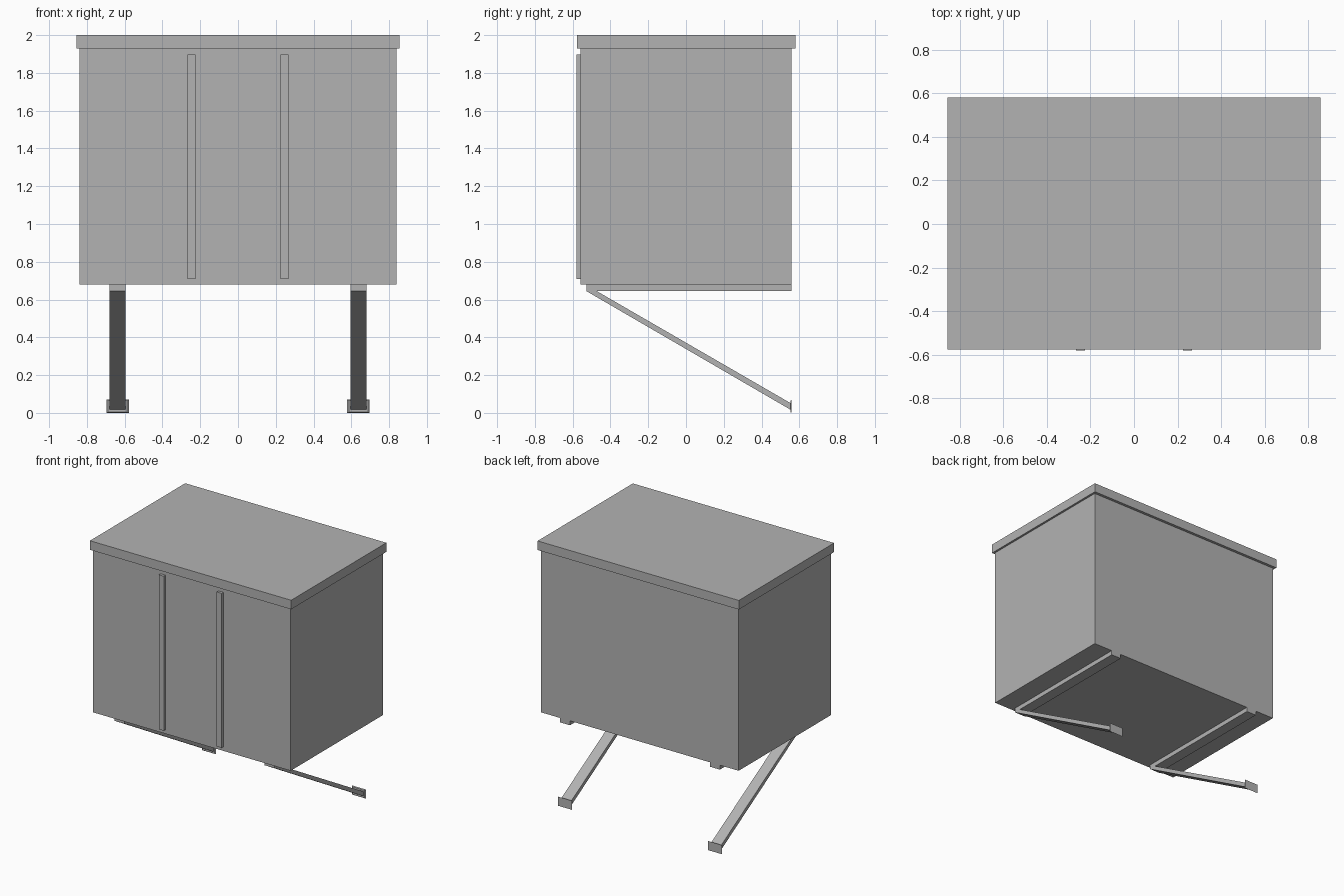
import bpy
import bmesh

cube = bpy.data.objects.get("Cube")
if cube:
    bpy.data.objects.remove(cube, do_unlink=True)

# Single neutral grey for every part
grey = bpy.data.materials.new("plain_grey")
grey.use_nodes = True
color = (0.45, 0.45, 0.45, 1.0)
grey.diffuse_color = color
grey.node_tree.nodes["Principled BSDF"].inputs["Base Color"].default_value = color


def finish(name, bm):
    bmesh.ops.recalc_face_normals(bm, faces=bm.faces)
    mesh = bpy.data.meshes.new(name)
    bm.to_mesh(mesh)
    bm.free()
    mesh.materials.append(grey)
    obj = bpy.data.objects.new(name, mesh)
    bpy.context.collection.objects.link(obj)
    return obj


def box(name, xs, ys, zs, front_scale=1.0):
    """Box between limits; front_scale narrows the -y face."""
    bm = bmesh.new()
    bmesh.ops.create_cube(bm, size=1.0)
    for v in bm.verts:
        k = front_scale if v.co.y < 0 else 1.0
        for i, (lo, hi) in enumerate((xs, ys, zs)):
            s = 1.0 if i == 1 else k
            v.co[i] = (lo + hi) / 2 + v.co[i] * s * (hi - lo)
    return finish(name, bm)


def side_profile(name, x0, x1, points):
    """Extrude a (y, z) outline across x."""
    bm = bmesh.new()
    face = bm.faces.new([bm.verts.new((x0, y, z)) for y, z in points])
    ext = bmesh.ops.extrude_face_region(bm, geom=[face])
    moved = [g for g in ext["geom"] if isinstance(g, bmesh.types.BMVert)]
    bmesh.ops.translate(bm, verts=moved, vec=(x1 - x0, 0, 0))
    return finish(name, bm)


# Cabinet body and overhanging lid
box("cabinet_body", (-0.839, 0.839), (-0.559, 0.559), (0.679, 1.93))
box("lid", (-0.855, 0.855), (-0.576, 0.58), (1.93, 2.0))

for side, s in (("left", 1), ("right", -1)):
    # Vertical front strip
    x = 0.246 * s
    box(side + "_front_strip", (x - 0.021, x + 0.021), (-0.58, -0.559), (0.71, 1.897))
    # Rail under the body, sloping brace and its wall foot
    x = 0.637 * s
    box(side + "_bottom_rail", (x - 0.042, x + 0.042), (-0.528, 0.559), (0.645, 0.679))
    side_profile(side + "_brace", x - 0.042, x + 0.042,
                 [(-0.528, 0.645), (-0.473, 0.645), (0.553, 0.052), (0.553, 0.017)])
    box(side + "_wall_foot", (x - 0.059, x + 0.059), (0.552, 0.559), (0.0, 0.07), 0.85)
